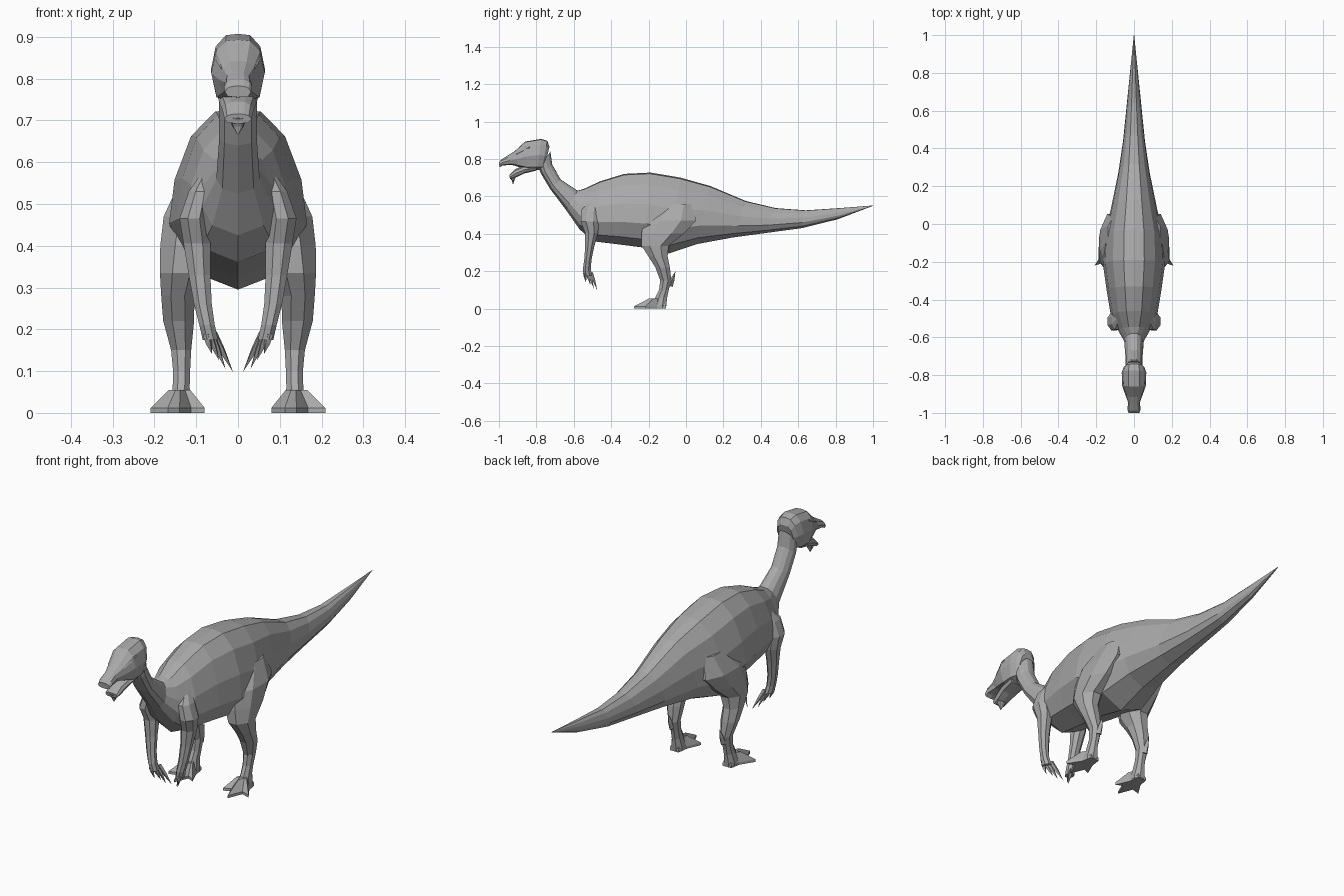
import bpy, bmesh, math
from mathutils import Vector

skin = bpy.data.materials.new("grey skin")
skin.diffuse_color = (0.4, 0.4, 0.4, 1)


def loft(name, rings, mirror=False):
    """Skin a list of equal-length point rings and close both ends."""
    bm = bmesh.new()
    loops = [[bm.verts.new(p) for p in ring] for ring in rings]
    n = len(loops[0])
    for a, b in zip(loops, loops[1:]):
        for i in range(n):
            j = (i + 1) % n
            bm.faces.new((a[i], a[j], b[j], b[i]))
    bm.faces.new(loops[0])
    bm.faces.new(loops[-1])
    bmesh.ops.remove_doubles(bm, verts=bm.verts, dist=0.0005)
    bmesh.ops.recalc_face_normals(bm, faces=bm.faces)
    mesh = bpy.data.meshes.new(name)
    bm.to_mesh(mesh)
    bm.free()
    mesh.materials.append(skin)
    ob = bpy.data.objects.new(name, mesh)
    bpy.context.collection.objects.link(ob)
    if mirror:
        ob.modifiers.new("mirror", 'MIRROR').use_mirror_merge = False
    return ob


def section(half, station):
    """Symmetric tilted ring between a top point and a bottom point."""
    yt, zt, yb, zb, w = station
    full = half + [(-x, t) for x, t in reversed(half) if x > 0]
    return [(x * w, yb + (yt - yb) * t, zb + (zt - zb) * t) for x, t in full]


def limb(name, stations, sides=8):
    """Mirrored limb from level rings: x, y, z, x radius, y radius."""
    rings = []
    for x, y, z, rx, ry in stations:
        angles = [2 * math.pi * (i + 0.5) / sides for i in range(sides)]
        rings.append([(x + rx * math.cos(a), y + ry * math.sin(a), z) for a in angles])
    return loft(name, rings, True)


def spike(name, base, tip, r, sides=4):
    """Mirrored tapering claw."""
    base, tip = Vector(base), Vector(tip)
    q = (tip - base).to_track_quat('Z', 'Y')
    rings = []
    for t, k in ((0, 1), (0.45, 0.8), (1, 0.02)):
        c = base.lerp(tip, t)
        rings.append([c + q @ Vector((r * k * math.cos(a), r * k * math.sin(a), 0))
                      for a in [2 * math.pi * i / sides for i in range(sides)]])
    return loft(name, rings, True)


# Neck, trunk and tail: top y, top z, bottom y, bottom z, half width
trunk_half = [(0, 1), (0.33, 0.985), (0.68, 0.84), (0.92, 0.58),
              (1, 0.32), (0.72, 0.11), (0, 0)]
trunk = [
    (-0.725, 0.84, -0.785, 0.745, 0.045), (-0.715, 0.77, -0.775, 0.72, 0.045),
    (-0.67, 0.69, -0.727, 0.64, 0.045), (-0.58, 0.63, -0.64, 0.525, 0.052),
    (-0.545, 0.64, -0.57, 0.425, 0.085), (-0.46, 0.68, -0.50, 0.36, 0.122),
    (-0.33, 0.72, -0.36, 0.343, 0.145), (-0.19, 0.727, -0.22, 0.325, 0.165),
    (-0.03, 0.70, -0.09, 0.295, 0.158), (0.13, 0.655, 0.06, 0.345, 0.122),
    (0.32, 0.575, 0.25, 0.38, 0.083), (0.48, 0.537, 0.42, 0.403, 0.058),
    (0.64, 0.525, 0.62, 0.43, 0.039), (0.82, 0.537, 0.81, 0.477, 0.02),
    (1.0, 0.551, 1.0, 0.549, 0.001)]
loft("neck_body_tail", [section(trunk_half, s) for s in trunk])

# Head and upper beak
head_half = [(0, 1), (0.45, 0.98), (0.82, 0.82), (1, 0.48), (0.8, 0.1), (0, 0)]
head = [
    (-0.73, 0.865, -0.755, 0.76, 0.04), (-0.742, 0.897, -0.77, 0.742, 0.055),
    (-0.775, 0.907, -0.795, 0.74, 0.065), (-0.86, 0.893, -0.845, 0.74, 0.064),
    (-0.915, 0.842, -0.895, 0.757, 0.046), (-0.955, 0.817, -0.93, 0.768, 0.032),
    (-0.987, 0.797, -0.98, 0.765, 0.034), (-1.0, 0.782, -0.997, 0.755, 0.031)]
loft("head", [section(head_half, s) for s in head])

# Lower jaw with a small hooked chin
jaw = [(-0.80, 0.77, -0.80, 0.738, 0.048), (-0.87, 0.762, -0.865, 0.722, 0.044),
       (-0.915, 0.745, -0.905, 0.703, 0.037), (-0.945, 0.715, -0.94, 0.692, 0.032)]
loft("lower_jaw", [section(head_half, s) for s in jaw])
chin = [(-0.945, 0.705, -0.905, 0.71, 0.022), (-0.932, 0.685, -0.917, 0.687, 0.014),
        (-0.926, 0.666, -0.924, 0.666, 0.001)]
loft("chin_hook", [section(head_half, s) for s in chin])

# Brow ridges over the eyes
spike("brow", (0.047, -0.835, 0.862), (0.04, -0.915, 0.822), 0.011)

# Shoulders and arms
limb("arm", [
    (0.075, -0.49, 0.575, 0.012, 0.02), (0.09, -0.512, 0.53, 0.03, 0.05),
    (0.106, -0.515, 0.465, 0.037, 0.052), (0.098, -0.505, 0.405, 0.035, 0.038),
    (0.092, -0.515, 0.33, 0.028, 0.026), (0.084, -0.525, 0.26, 0.023, 0.021),
    (0.074, -0.53, 0.21, 0.02, 0.023), (0.066, -0.525, 0.175, 0.02, 0.024)])
for i, tip in enumerate([(0.012, -0.475, 0.098), (0.03, -0.492, 0.105),
                         (0.045, -0.51, 0.125), (0.062, -0.535, 0.14)]):
    spike("finger_%d" % (i + 1),
          (0.058 + 0.006 * i, -0.505 - 0.012 * i, 0.19), tip, 0.01)

# Thighs, shins and ankles
limb("leg", [
    (0.095, -0.04, 0.56, 0.045, 0.08), (0.115, -0.085, 0.47, 0.068, 0.15),
    (0.125, -0.125, 0.40, 0.066, 0.122), (0.136, -0.165, 0.335, 0.055, 0.078),
    (0.144, -0.15, 0.28, 0.043, 0.056), (0.142, -0.125, 0.22, 0.04, 0.042),
    (0.136, -0.108, 0.15, 0.026, 0.032), (0.135, -0.118, 0.10, 0.022, 0.028),
    (0.136, -0.132, 0.06, 0.022, 0.034), (0.137, -0.14, 0.02, 0.03, 0.038),
    (0.137, -0.14, 0.004, 0.03, 0.036)])
spike("rear_claw", (0.134, -0.085, 0.12), (0.134, -0.057, 0.198), 0.014)

# Webbed foot: heel, toe tips and the gaps between them
outline = [(0.115, -0.108), (0.108, -0.16), (0.08, -0.225), (0.112, -0.21),
           (0.14, -0.277), (0.168, -0.208), (0.209, -0.22), (0.168, -0.155),
           (0.16, -0.108)]
ankle = Vector((0.137, -0.14))
top = [Vector(p).lerp(ankle, 0.6) for p in outline]
loft("foot", [[(x, y, 0.0) for x, y in outline],
              [(x, y, 0.012) for x, y in outline],
              [(p.x, p.y, 0.055) for p in top]], True)
